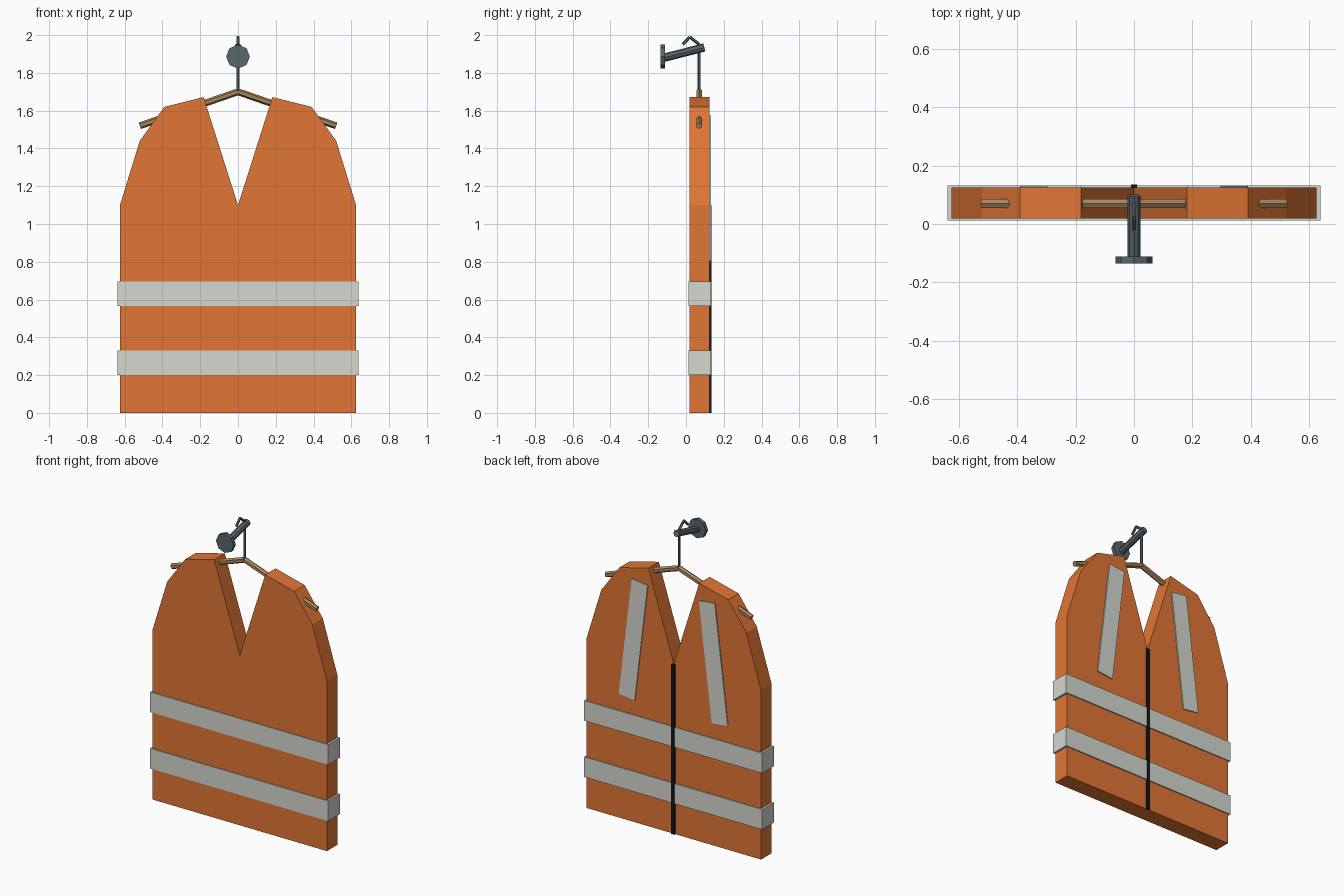
import bpy
import bmesh
from mathutils import Matrix, Vector

cube = bpy.data.objects.get("Cube")
if cube:
    bpy.data.objects.remove(cube, do_unlink=True)


def material(name, rgb):
    mat = bpy.data.materials.new(name)
    mat.use_nodes = True
    color = (*rgb, 1.0)
    mat.diffuse_color = color
    mat.node_tree.nodes["Principled BSDF"].inputs["Base Color"].default_value = color
    return mat


ORANGE = material("vest orange", (0.75, 0.18, 0.036))
SILVER = material("reflective silver", (0.66, 0.68, 0.63))
WOOD = material("hanger wood", (0.40, 0.23, 0.105))
STEEL = material("dark steel", (0.10, 0.135, 0.145))
BLACK = material("zipper black", (0.008, 0.009, 0.014))


def finish(name, bm, mat):
    bmesh.ops.recalc_face_normals(bm, faces=bm.faces)
    mesh = bpy.data.meshes.new(name)
    bm.to_mesh(mesh)
    bm.free()
    mesh.materials.append(mat)
    obj = bpy.data.objects.new(name, mesh)
    bpy.context.collection.objects.link(obj)
    return obj


def box(name, center, size, mat, tilt=0.0):
    bm = bmesh.new()
    matrix = (Matrix.Translation(center) @ Matrix.Rotation(tilt, 4, 'Y')
              @ Matrix.Diagonal((*size, 1.0)))
    bmesh.ops.create_cube(bm, size=1.0, matrix=matrix)
    return finish(name, bm, mat)


def rod(name, points, radius, sides, mat):
    """Straight faceted bars joining consecutive points."""
    bm = bmesh.new()
    for a, b in zip(points, points[1:]):
        a, b = Vector(a), Vector(b)
        turn = (b - a).to_track_quat('Z', 'Y').to_matrix().to_4x4()
        bmesh.ops.create_cone(bm, cap_ends=True, segments=sides, radius1=radius,
                              radius2=radius, depth=(b - a).length,
                              matrix=Matrix.Translation((a + b) / 2) @ turn)
    return finish(name, bm, mat)


# Vest body: mirrored outline with a V neck, extruded through its depth
half = [(0.625, 0), (0.625, 1.1), (0.52, 1.44), (0.39, 1.62), (0.182, 1.672)]
outline = half + [(0, 1.1)] + [(-x, z) for x, z in reversed(half)]
bm = bmesh.new()
face = bm.faces.new([bm.verts.new((x, 0.018, z)) for x, z in outline])
extruded = bmesh.ops.extrude_face_region(bm, geom=[face])["geom"]
bmesh.ops.translate(bm, vec=(0, 0.107, 0),
                    verts=[v for v in extruded if isinstance(v, bmesh.types.BMVert)])
finish("vest_body", bm, ORANGE)

# Reflective bands wrapping around the body
for name, z in (("lower_band", 0.265), ("upper_band", 0.63)):
    box(name, (0, 0.072, z), (1.276, 0.12, 0.13), SILVER)

# Slanted reflective strips and zipper on the opening side
for side, label in ((1, "left"), (-1, "right")):
    box(label + "_chest_strip", (side * 0.287, 0.127, 1.183),
        (0.115, 0.009, 0.775), SILVER, -side * 0.12)
box("zipper", (0, 0.13, 0.55), (0.022, 0.012, 1.1), BLACK)

# Wooden hanger arms
for side, label in ((1, "left"), (-1, "right")):
    rod(label + "_hanger_arm", [(0, 0.07, 1.7), (side * 0.52, 0.07, 1.52)],
        0.018, 6, WOOD)

# Wire hook bent over the wall peg
rod("hanger_hook", [(0, 0.07, 1.7), (0, 0.07, 1.95), (0, 0.02, 1.99),
                    (0, -0.018, 1.95)], 0.008, 6, STEEL)
rod("peg_shaft", [(0, 0.097, 1.935), (0, -0.125, 1.878)], 0.022, 8, STEEL)
rod("peg_end_disc", [(0, -0.112, 1.886), (0, -0.136, 1.886)], 0.063, 8, STEEL)
